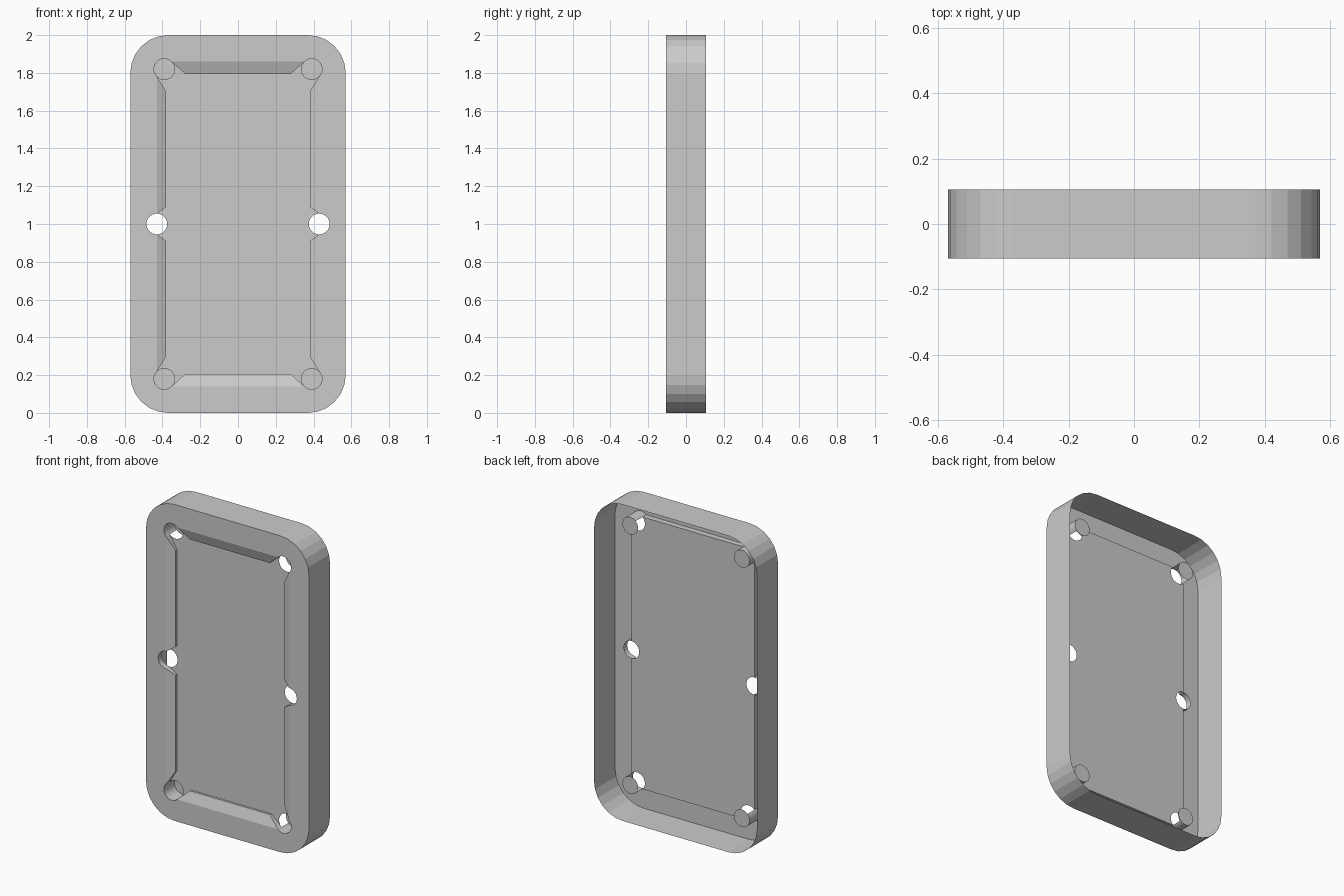
import bpy, bmesh, math
from mathutils import Vector
from mathutils.geometry import tessellate_polygon

cube = bpy.data.objects.get("Cube")
if cube:
    bpy.data.objects.remove(cube)

grey = bpy.data.materials.new("plain grey")
grey.use_nodes = True
colour = (0.6, 0.6, 0.6, 1)
grey.diffuse_color = colour
grey.node_tree.nodes["Principled BSDF"].inputs["Base Color"].default_value = colour

# Main sizes; outlines are (x, z) with z measured from the middle
HALF_W, HALF_H, MID = 0.57, 1.0, 1.0
CORNER = 0.2
IN_W, IN_H = 0.43, 0.86
POCKET, PX, PZ = 0.055, 0.39, 0.82
FRONT, NOSE, BED, FLOOR, BACK = -0.105, -0.082, -0.068, 0.0, 0.105


def arc(cx, cz, r, start, end, steps):
    return [(cx + r * math.cos(math.radians(start + (end - start) * i / steps)),
             cz + r * math.sin(math.radians(start + (end - start) * i / steps)))
            for i in range(steps + 1)]


def turned(points):
    return [(-x, -z) for x, z in points]


def mirrored_x(points):
    return [(-x, z) for x, z in reversed(points)]


def mirrored_z(points):
    return [(x, -z) for x, z in reversed(points)]


def loop(side, corner):
    """Join one side arc and one corner arc into a symmetric closed loop."""
    half = side + corner + mirrored_x(corner)
    return half + turned(half)


def at(point, y):
    return Vector((point[0], y, point[1] + MID))


def add_face(bm, points, facing):
    face = bm.faces.new([bm.verts.new(p) for p in points])
    face.normal_update()
    if face.normal.dot(facing) < 0:
        face.normal_flip()


def sheet(bm, outlines, y):
    """Fill an outline, with any holes, facing the front."""
    flat = [at(p, y) for o in outlines for p in o]
    for tri in tessellate_polygon([[at(p, y) for p in o] for o in outlines]):
        add_face(bm, [flat[i] for i in tri], Vector((0, -1, 0)))


def strip(bm, outline, y0, y1, closed, outward):
    pairs = list(zip(outline, outline[1:]))
    if closed:
        pairs.append((outline[-1], outline[0]))
    for a, b in pairs:
        facing = Vector((b[1] - a[1], 0, a[0] - b[0]))
        add_face(bm, [at(a, y0), at(b, y0), at(b, y1), at(a, y1)],
                 facing if outward else -facing)


def finish(bm, name):
    bmesh.ops.remove_doubles(bm, verts=bm.verts, dist=0.0001)
    mesh = bpy.data.meshes.new(name)
    bm.to_mesh(mesh)
    bm.free()
    mesh.materials.append(grey)
    bpy.context.collection.objects.link(bpy.data.objects.new(name, mesh))


# Outlines: case edge, rail opening with pocket bulges, bed with pocket bites
low = -math.degrees(math.acos((IN_W - PX) / POCKET))
low, high = low, 90 - low
cut = math.degrees(math.acos((IN_W - PX) / POCKET))
low, high = -cut, 90 + cut
corner_out = arc(PX, PZ, POCKET, low, high, 14)
corner_in = arc(PX, PZ, POCKET, low, high - 360, 14)
case_edge = arc(HALF_W - CORNER, HALF_H - CORNER, CORNER, 0, 90, 6)
case_edge += mirrored_x(case_edge)
case_edge += turned(case_edge)


def full_loop(side, corner):
    """Side pocket, upper corner, opposite corner, then the same turned round."""
    half = side + corner + mirrored_x(corner)
    return half + turned(half)


# Each half ends at the opposite side pocket and lower corners come by turning
opening = full_loop(arc(IN_W, 0, POCKET, -90, 90, 14), corner_out)
bed_edge = full_loop(arc(IN_W, 0, POCKET, -90, -270, 14), corner_in)

# Case: flat front rail and outer wall, open at the back
bm = bmesh.new()
sheet(bm, [case_edge, opening], FRONT)
strip(bm, case_edge, FRONT, BACK, True, True)
finish(bm, "case")

# Recess wall and playing bed
bm = bmesh.new()
strip(bm, opening, FRONT, BED, True, False)
finish(bm, "recess_wall")
bm = bmesh.new()
sheet(bm, [bed_edge], BED)
finish(bm, "bed")

# Corner pockets: wall round the outer side and a floor behind the bed
bm = bmesh.new()
disc = arc(PX, PZ, POCKET, 0, 360, 24)[:-1]
for change in (list, mirrored_x, mirrored_z, turned):
    strip(bm, change(corner_out), BED, FLOOR, False, False)
    sheet(bm, [change(disc)], FLOOR)
finish(bm, "corner_pockets")


def cushion(bm, a, c, d, b):
    """Sloping cushion: a and b on the rail, c and d along the nose."""
    middle = sum((at(p, BED) for p in (a, b, c, d)), Vector()) / 4
    for points in ([at(a, FRONT), at(c, NOSE), at(d, NOSE), at(b, FRONT)],
                   [at(c, NOSE), at(d, NOSE), at(d, BED), at(c, BED)],
                   [at(a, FRONT), at(c, NOSE), at(c, BED), at(a, BED)],
                   [at(b, FRONT), at(d, NOSE), at(d, BED), at(b, BED)]):
        add_face(bm, points, sum(points, Vector()) / 4 - middle)


# Four side cushions and two end cushions
bm = bmesh.new()
side = [(IN_W, POCKET), (0.38, 0.09), (0.38, 0.70), corner_out[0]]
end_half = [corner_out[-1], (0.28, 0.795)]
end = end_half + mirrored_x(end_half)
for change in (list, mirrored_x, mirrored_z, turned):
    cushion(bm, *change(side))
for change in (list, mirrored_z):
    cushion(bm, *change(end))
finish(bm, "cushions")
